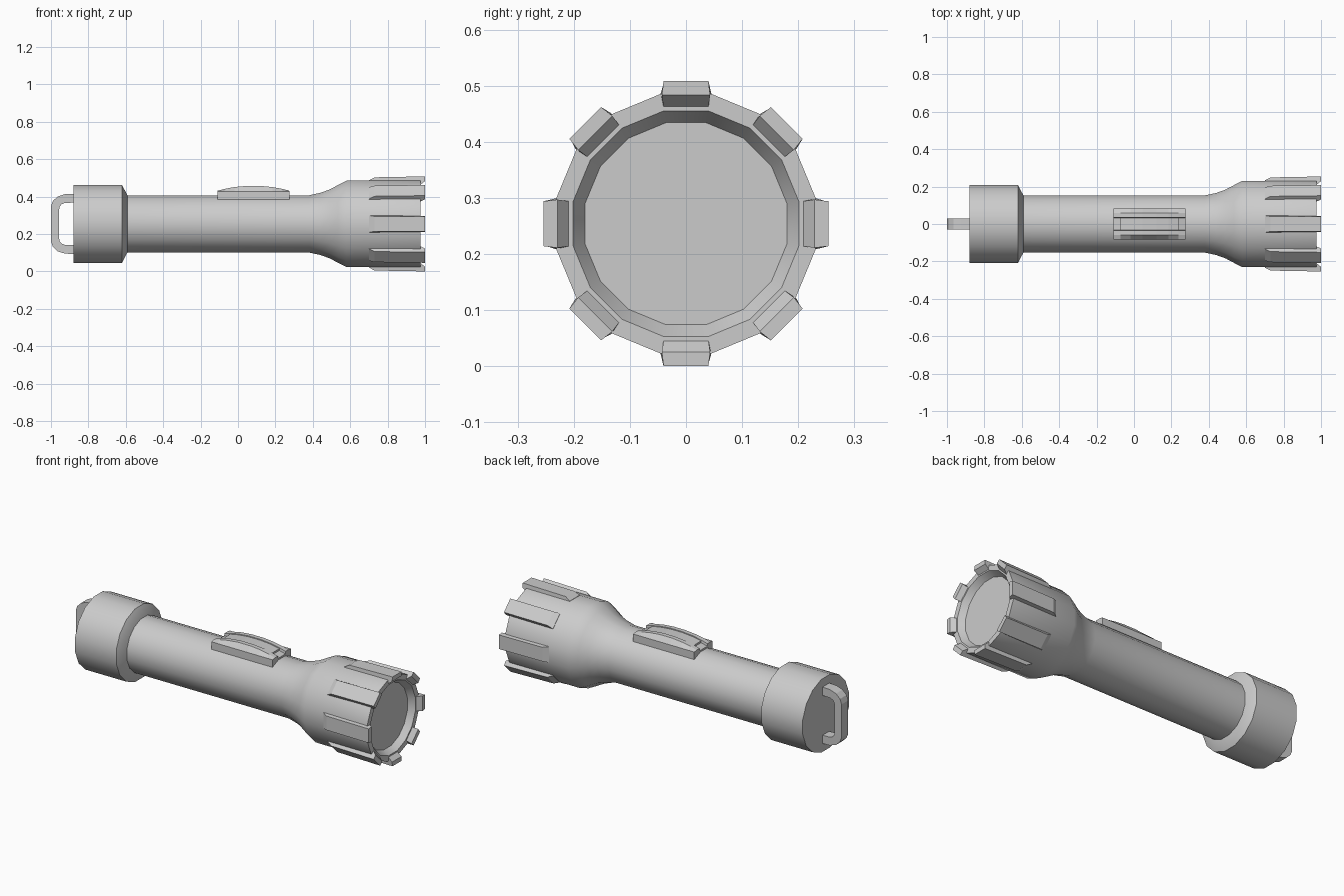
import bpy, bmesh, math
from mathutils import Matrix

if "Cube" in bpy.data.objects:
    bpy.data.objects.remove(bpy.data.objects["Cube"])

CZ = 0.254                      # height of the flashlight axis
SIDES = 16
APOTHEM = math.cos(math.pi / SIDES)


def finish(name, bm, smooth=False):
    bmesh.ops.recalc_face_normals(bm, faces=bm.faces)
    mesh = bpy.data.meshes.new(name)
    bm.to_mesh(mesh)
    bm.free()
    obj = bpy.data.objects.new(name, mesh)
    bpy.context.collection.objects.link(obj)
    if smooth:
        bpy.ops.object.select_all(action='DESELECT')
        obj.select_set(True)
        bpy.context.view_layer.objects.active = obj
        bpy.ops.object.shade_smooth_by_angle(angle=math.radians(30))
    return obj


def loft(bm, loops):
    """Skin closed loops of equal length and cap both ends."""
    rings = [[bm.verts.new(p) for p in loop] for loop in loops]
    n = len(rings[0])
    for a, b in zip(rings, rings[1:]):
        for i in range(n):
            j = (i + 1) % n
            bm.faces.new((a[i], a[j], b[j], b[i]))
    bm.faces.new(rings[0])
    bm.faces.new(rings[-1])


def turned(name, profile):
    """Revolve (x, flat-side distance) points about the x axis."""
    loops = []
    for x, r in profile:
        rad = r / APOTHEM
        angles = [2 * math.pi * (i + 0.5) / SIDES for i in range(SIDES)]
        loops.append([(x, rad * math.sin(a), CZ + rad * math.cos(a)) for a in angles])
    bm = bmesh.new()
    loft(bm, loops)
    return finish(name, bm, smooth=True)


# Barrel, flared head, rim and recessed lens
turned("barrel_and_head", [
    (-0.62, 0.153), (0.38, 0.153), (0.44, 0.166), (0.49, 0.184),
    (0.535, 0.208), (0.58, 0.231), (0.975, 0.231), (0.975, 0.201), (0.94, 0.180)])

# Tail cap with chamfered front edge
turned("tail_cap", [(-0.88, 0.208), (-0.62, 0.208), (-0.592, 0.154)])

# Eight grip ribs hooked over the rim: x, radius, half width
rib = [(0.70, 0.222, 0.045), (0.70, 0.233, 0.045), (0.73, 0.249, 0.040),
       (1.0, 0.254, 0.040), (1.0, 0.229, 0.043), (0.965, 0.201, 0.039),
       (0.95, 0.222, 0.044)]
bm = bmesh.new()
for k in range(8):
    spin = Matrix.Translation((0, 0, CZ)) @ Matrix.Rotation(k * math.pi / 4, 4, 'X')
    loft(bm, [[spin @ Matrix.Translation((x, s * w, r)).to_translation()
               for x, r, w in rib] for s in (-1, 1)])
finish("grip_ribs", bm)

# Switch housing: arched rails either side of a shallow channel
stations = [(-0.11, 0.431), (-0.072, 0.441), (-0.02, 0.451), (0.045, 0.457),
            (0.12, 0.457), (0.185, 0.451), (0.237, 0.441), (0.275, 0.431)]
bm = bmesh.new()
loops = []
for x, top in stations:
    half = [(0.083, 0.385), (0.083, 0.428), (0.060, top), (0.035, top), (0.033, top - 0.014)]
    loops.append([(x, y, z) for y, z in half] + [(x, -y, z) for y, z in reversed(half)])
loft(bm, loops)
finish("switch_housing", bm)

# Slider pad lying in the channel
bm = bmesh.new()
loft(bm, [[(x, y, z) for y, z in ((-0.033, 0.40), (0.033, 0.40), (0.033, top - 0.004), (-0.033, top - 0.004))]
          for x, top in stations[1:-1]])
finish("switch_pad", bm)

# Lanyard loop on the tail: outer then inner outline, mirrored top to bottom
outer = [(-0.87, 0.161), (-0.925, 0.159), (-0.965, 0.146), (-0.99, 0.122), (-1.0, 0.094)]
inner = [(-0.87, 0.114), (-0.925, 0.112), (-0.943, 0.105), (-0.953, 0.093), (-0.957, 0.075)]
pairs = list(zip(outer, inner))
pairs = [(o, i, 1) for o, i in pairs] + [(o, i, -1) for o, i in reversed(pairs)]
bm = bmesh.new()
loft(bm, [[(o[0], -0.03, CZ + s * o[1]), (o[0], 0.03, CZ + s * o[1]),
           (i[0], 0.03, CZ + s * i[1]), (i[0], -0.03, CZ + s * i[1])] for o, i, s in pairs])
finish("lanyard_loop", bm)
